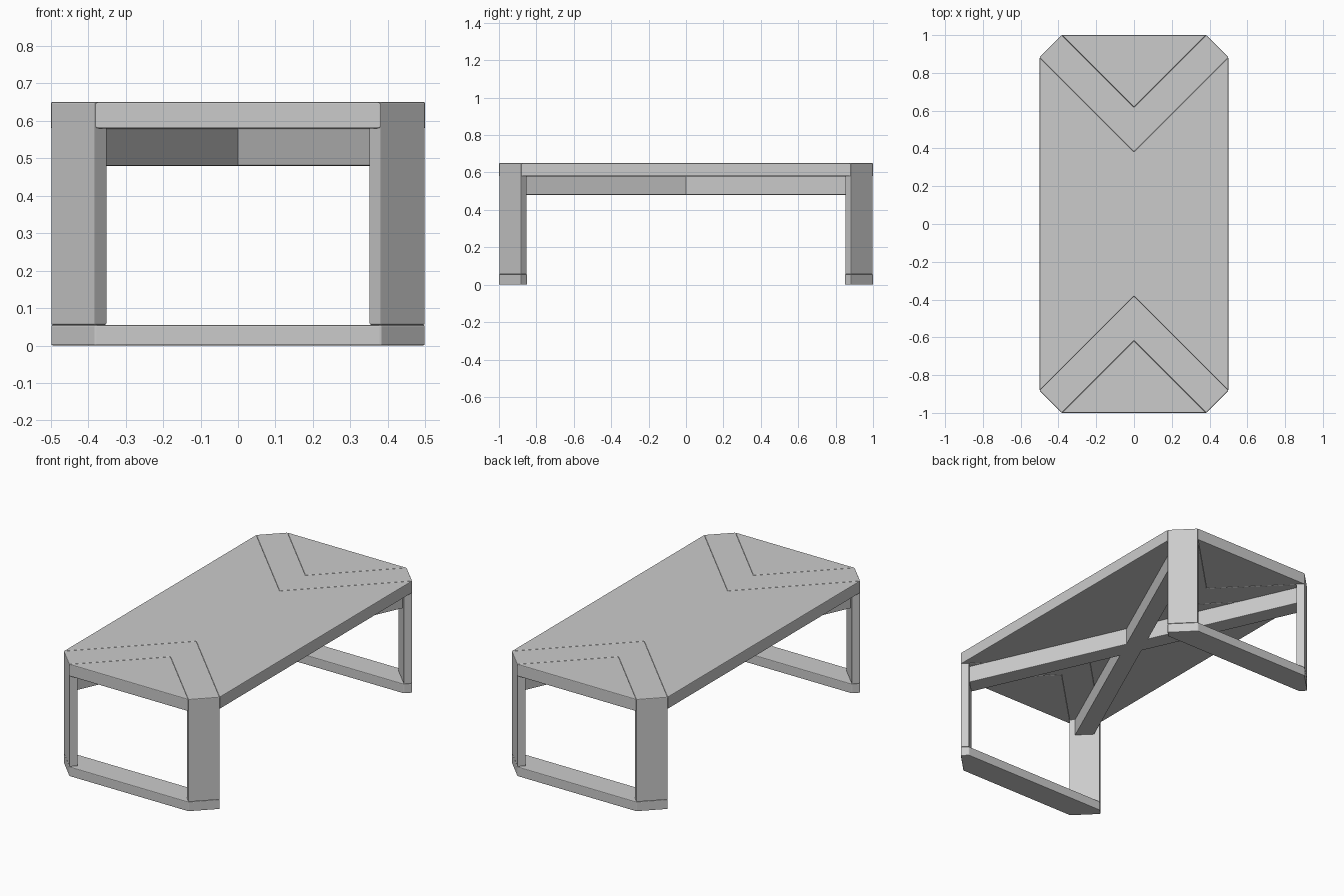
import bpy
import bmesh
import math
from mathutils import Vector

cube = bpy.data.objects.get("Cube")
if cube:
    bpy.data.objects.remove(cube, do_unlink=True)

# Main sizes
HALF_X, HALF_Y = 0.5, 1.0
CUT = 0.118                     # corner chamfer
TOP, UNDER = 0.65, 0.58         # table top thickness
FOOT_TOP = 0.055
BRACE_LOW = 0.48
STEP = 0.032                    # leg thickness along x and y
BRACE_W = 0.1
XC, YC = HALF_X - CUT, HALF_Y - CUT

grey = bpy.data.materials.new("plain_grey")
grey.use_nodes = True
colour = (0.6, 0.6, 0.6, 1)
grey.diffuse_color = colour
grey.node_tree.nodes["Principled BSDF"].inputs["Base Color"].default_value = colour


def finish(name, bm, mirror=(False, False)):
    """Turn a bmesh into an object with mirrored copies and softened edges."""
    bmesh.ops.recalc_face_normals(bm, faces=bm.faces)
    mesh = bpy.data.meshes.new(name)
    bm.to_mesh(mesh)
    bm.free()
    mesh.materials.append(grey)
    obj = bpy.data.objects.new(name, mesh)
    bpy.context.collection.objects.link(obj)
    if any(mirror):
        mod = obj.modifiers.new("Mirror", 'MIRROR')
        mod.use_axis[0], mod.use_axis[1] = mirror
    bevel = obj.modifiers.new("Bevel", 'BEVEL')
    bevel.width = 0.004
    bevel.segments = 2
    bevel.limit_method = 'ANGLE'
    bevel.angle_limit = math.radians(30)
    return obj


def extrude(points, vector):
    """Solid from a flat outline pushed along a vector."""
    bm = bmesh.new()
    face = bm.faces.new([bm.verts.new(p) for p in points])
    new = bmesh.ops.extrude_face_region(bm, geom=[face])["geom"]
    verts = [g for g in new if isinstance(g, bmesh.types.BMVert)]
    bmesh.ops.translate(bm, verts=verts, vec=vector)
    return bm


def slab(outline, low, high):
    return extrude([(x, y, low) for x, y in outline], Vector((0, 0, high - low)))


# Centre panel with notched ends
notch = YC - HALF_X
panel = [(HALF_X, -YC), (HALF_X, YC), (0, notch),
         (-HALF_X, YC), (-HALF_X, -YC), (0, -notch)]
finish("centre_panel", slab(panel, UNDER, TOP))

# Triangular end panels
end = [(-XC, -HALF_Y), (XC, -HALF_Y), (0, XC - HALF_Y)]
finish("end_panels", slab(end, UNDER, TOP), (False, True))

# Chevron bands that fold down into the corner legs
inward = Vector((-1, 1, 0)).normalized()
across = Vector((1, 1, 0)).normalized()
start = Vector((XC, -HALF_Y, 0))
thick = STEP * math.sqrt(2)
profile = [(0, FOOT_TOP), (0, TOP), (HALF_Y, TOP), (HALF_Y, UNDER),
           (thick, UNDER), (thick, FOOT_TOP)]
bm = extrude([start + inward * u + Vector((0, 0, z)) for u, z in profile],
             across * CUT * math.sqrt(2))
bmesh.ops.bisect_plane(bm, geom=bm.verts[:] + bm.edges[:] + bm.faces[:],
                       plane_co=(0, 0, 0), plane_no=(-1, 0, 0), clear_outer=True)
finish("chevron_legs", bm, (True, True))

# Floor bars joining each pair of legs
foot = [(-XC, -HALF_Y), (XC, -HALF_Y), (HALF_X, -YC), (HALF_X - STEP, STEP - YC),
        (STEP - HALF_X, STEP - YC), (-HALF_X, -YC)]
finish("floor_bars", slab(foot, 0, FOOT_TOP), (False, True))

# Crossed braces, trimmed to the inner leg faces
along = Vector((HALF_X - CUT / 2 - STEP, HALF_Y - CUT / 2 - STEP)).normalized()
side = Vector((along.y, -along.x))
reach = HALF_X + YC - 2 * STEP


def end_point(offset):
    s = (reach - offset * (side.x + side.y)) / (along.x + along.y)
    return along * s + side * offset


a, b = end_point(BRACE_W / 2), end_point(-BRACE_W / 2)
for name, flip in (("brace_a", 1), ("brace_b", -1)):
    outline = [(p.x * flip, p.y) for p in (a, b, -a, -b)]
    finish(name, slab(outline, BRACE_LOW, UNDER))
